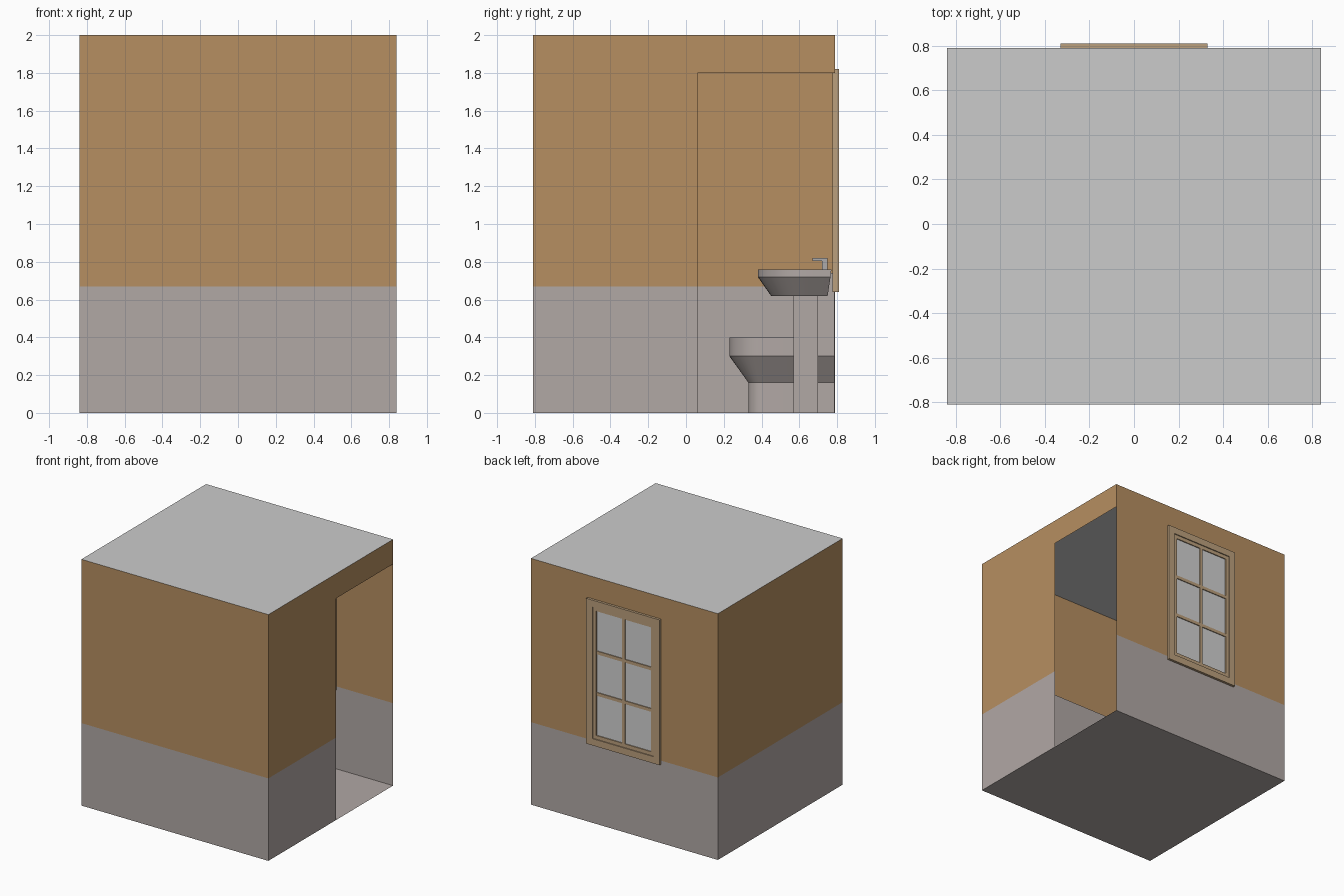
import bpy, bmesh, math

if "Cube" in bpy.data.objects:
    bpy.data.objects.remove(bpy.data.objects["Cube"])


def material(name, r, g, b):
    m = bpy.data.materials.new(name)
    m.diffuse_color = (r, g, b, 1)
    m.use_nodes = True
    m.node_tree.nodes["Principled BSDF"].inputs["Base Color"].default_value = m.diffuse_color
    return m


PAINT = material("ochre paint", .47, .275, .12)
TILE = material("warm grey tile", .44, .392, .375)
CEIL = material("ceiling grey", .60, .60, .60)
WOOD = material("window wood", .50, .35, .205)
GLASS = material("pane grey", .64, .64, .64)
METAL = material("tap grey", .42, .41, .41)

X, Y0, Y1, H, DADO = .84, -.81, .79, 2.0, .67


def finish(name, bm, mats, smooth=False, recalc=True):
    if recalc:
        bmesh.ops.recalc_face_normals(bm, faces=bm.faces)
    me = bpy.data.meshes.new(name)
    bm.to_mesh(me)
    bm.free()
    for m in mats:
        me.materials.append(m)
    ob = bpy.data.objects.new(name, me)
    bpy.context.collection.objects.link(ob)
    if smooth:
        bpy.ops.object.select_all(action='DESELECT')
        ob.select_set(True)
        bpy.context.view_layer.objects.active = ob
        bpy.ops.object.shade_smooth_by_angle(angle=math.radians(30))
    return ob


def box(name, x0, x1, y0, y1, z0, z1, mat):
    bm = bmesh.new()
    bmesh.ops.create_cube(bm, size=1)
    for v in bm.verts:
        v.co = ((x0 + x1) / 2 + v.co.x * (x1 - x0),
                (y0 + y1) / 2 + v.co.y * (y1 - y0),
                (z0 + z1) / 2 + v.co.z * (z1 - z0))
    return finish(name, bm, [mat])


def loft(name, rings, mat, smooth=True):
    """Skin a stack of equal-length closed rings and cap both ends."""
    bm = bmesh.new()
    vs = [[bm.verts.new(p) for p in r] for r in rings]
    n = len(vs[0])
    for a, b in zip(vs, vs[1:]):
        for i in range(n):
            j = (i + 1) % n
            bm.faces.new((a[i], a[j], b[j], b[i]))
    bm.faces.new(vs[0])
    bm.faces.new(vs[-1])
    return finish(name, bm, [mat], smooth)


def d_ring(cx, half, front, mid, back, z, n=20):
    """D outline: half ellipse at the front, straight sides to the back."""
    pts = [(cx - half * math.cos(math.pi * i / n),
            mid - (mid - front) * math.sin(math.pi * i / n), z) for i in range(n + 1)]
    return pts + [(cx + half, back, z), (cx - half, back, z)]


def rect_ring(x0, x1, y0, y1, z):
    return [(x0, y0, z), (x1, y0, z), (x1, y1, z), (x0, y1, z)]


def wall(name, p, q, spans):
    """Thin wall along p-q, built from (t0, t1, z0, z1) panels; tiled below the dado."""
    bm = bmesh.new()
    for t0, t1, z0, z1 in spans:
        a, b = [(p[0] + (q[0] - p[0]) * t, p[1] + (q[1] - p[1]) * t) for t in (t0, t1)]
        f = bm.faces.new([bm.verts.new(c) for c in
                          ((*a, z0), (*b, z0), (*b, z1), (*a, z1))])
        f.material_index = 1 if z1 <= DADO else 0
    bmesh.ops.remove_doubles(bm, verts=bm.verts, dist=1e-5)
    return finish(name, bm, [PAINT, TILE], recalc=False)


def slab(name, z, mat, up):
    bm = bmesh.new()
    f = bm.faces.new([bm.verts.new(c) for c in rect_ring(-X, X, Y0, Y1, z)])
    if not up:
        f.normal_flip()
    return finish(name, bm, [mat], recalc=False)


# Room shell
full = [(0, 1, 0, DADO), (0, 1, DADO, H)]
d = (.06 - Y0) / (Y1 - Y0)
wall("front_wall", (-X, Y0), (X, Y0), full)
wall("right_wall_with_doorway", (X, Y0), (X, Y1),
     [(0, d, 0, DADO), (0, d, DADO, 1.8), (0, d, 1.8, H), (d, 1, 1.8, H)])
wall("back_wall", (X, Y1), (-X, Y1), full)
wall("left_wall", (-X, Y1), (-X, Y0), full)
slab("floor", 0, TILE, False)
slab("ceiling", H, CEIL, True)


# Window: outer frame, thinner sash, bars and panes
def ring_frame(name, hx, z0, z1, w, y0, y1):
    box(name + "_left", -hx, -hx + w, y0, y1, z0, z1, WOOD)
    box(name + "_right", hx - w, hx, y0, y1, z0, z1, WOOD)
    box(name + "_bottom", -hx + w, hx - w, y0, y1, z0, z0 + w, WOOD)
    box(name + "_top", -hx + w, hx - w, y0, y1, z1 - w, z1, WOOD)


ring_frame("window_frame", .33, .64, 1.82, .055, .775, .81)
ring_frame("window_sash", .275, .695, 1.765, .03, .779, .802)
box("window_bar_upright", -.013, .013, .779, .802, .725, 1.735, WOOD)
for k in (1, 2):
    z = .725 + 1.01 * k / 3
    box(f"window_bar_cross_{k}", -.245, .245, .78, .801, z - .013, z + .013, WOOD)
box("window_panes", -.25, .25, .786, .794, .72, 1.74, GLASS)

# Wash basin on a pedestal, with tap
SX = 0.0
loft("basin", [d_ring(SX, .17, .45, .64, .75, .62),
               d_ring(SX, .25, .38, .64, .765, .72),
               d_ring(SX, .25, .38, .64, .77, .76),
               d_ring(SX, .22, .41, .62, .69, .76),
               d_ring(SX, .20, .43, .62, .68, .71),
               d_ring(SX, .13, .49, .62, .66, .65)], TILE)
box("basin_pedestal", SX - .065, SX + .065, .57, .70, 0, .62, TILE)
box("tap_post", SX - .015, SX + .015, .72, .75, .76, .82, METAL)
box("tap_spout", SX - .015, SX + .015, .67, .72, .805, .82, METAL)

# Toilet with cistern against the back wall
TX = -.5
loft("toilet_bowl", [d_ring(TX, .08, .33, .41, .785, 0),
                     d_ring(TX, .08, .33, .41, .785, .16),
                     d_ring(TX, .18, .23, .41, .785, .30),
                     d_ring(TX, .18, .23, .41, .785, .40),
                     d_ring(TX, .14, .27, .41, .56, .40),
                     d_ring(TX, .08, .33, .41, .50, .27)], TILE)
box("toilet_cistern", TX - .18, TX + .18, .61, .785, .40, .74, TILE)

# Bathtub along the front wall
loft("bathtub", [rect_ring(-.835, .835, -.805, -.10, 0),
                 rect_ring(-.835, .835, -.805, -.10, .58),
                 rect_ring(-.76, .76, -.74, -.165, .58),
                 rect_ring(-.66, .66, -.68, -.225, .15)], TILE, smooth=False)
